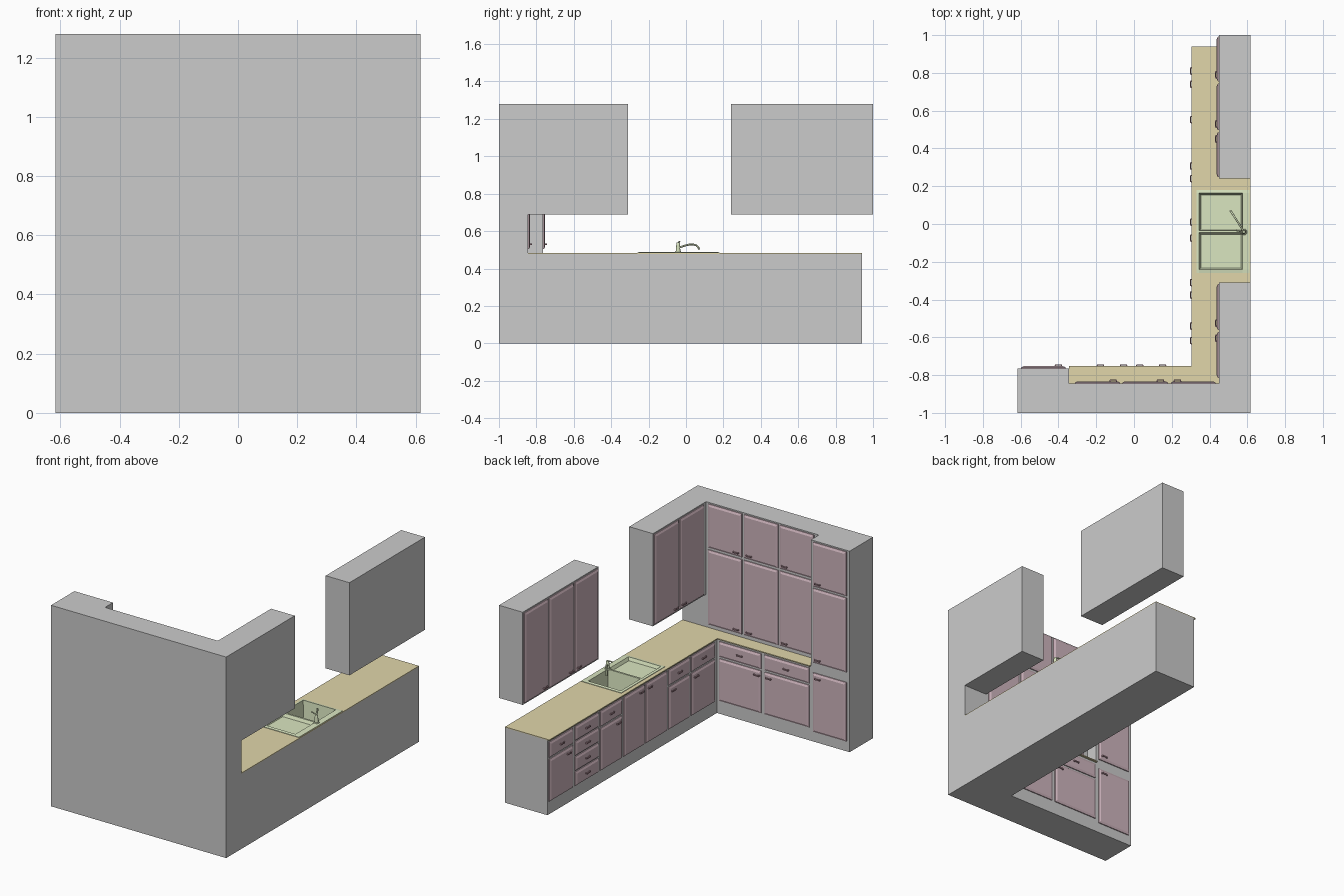
import bpy, bmesh, math
from mathutils import Vector

if "Cube" in bpy.data.objects:
    bpy.data.objects.remove(bpy.data.objects["Cube"])


def material(name, rgb):
    m = bpy.data.materials.new(name)
    m.diffuse_color = (*rgb, 1)
    m.use_nodes = True
    m.node_tree.nodes["Principled BSDF"].inputs["Base Color"].default_value = m.diffuse_color
    return m


PINK = material("door_pink", (0.62, 0.46, 0.51))
PLUM = material("handle_plum", (0.40, 0.24, 0.28))
YELLOW = material("worktop_yellow", (0.75, 0.67, 0.40))
GREEN = material("sink_green", (0.70, 0.79, 0.53))


def finish(name, bm, mat=None, recalc=True):
    if recalc:
        bmesh.ops.recalc_face_normals(bm, faces=bm.faces)
    me = bpy.data.meshes.new(name)
    bm.to_mesh(me)
    bm.free()
    ob = bpy.data.objects.new(name, me)
    bpy.context.collection.objects.link(ob)
    if mat:
        me.materials.append(mat)
    return ob


def prism(name, pts, offset, mat=None):
    bm = bmesh.new()
    face = bm.faces.new([bm.verts.new(p) for p in pts])
    ext = bmesh.ops.extrude_face_region(bm, geom=[face])
    bmesh.ops.translate(bm, vec=offset,
                        verts=[v for v in ext["geom"] if isinstance(v, bmesh.types.BMVert)])
    return finish(name, bm, mat)


def box(name, x0, x1, y0, y1, z0, z1, mat=None):
    return prism(name, [(x0, y0, z0), (x1, y0, z0), (x1, y1, z0), (x0, y1, z0)],
                 (0, 0, z1 - z0), mat)


def on_wall(wall, face, u, d, z):
    """Point at distance d in front of a wall facing -x ('x') or +y ('y')."""
    return (face - d, u, z) if wall == 'x' else (u, face + d, z)


def front(name, wall, face, u0, u1, z0, z1, hu=None, hz=None):
    """Raised cabinet front with a bracket handle centred on (hu, hz)."""
    u0, u1 = min(u0, u1), max(u0, u1)
    bm = bmesh.new()
    rings = []
    for inset, d in ((0, 0), (0, 0.006), (0.013, 0.012)):
        a, b, c, e = u0 + inset, u1 - inset, z0 + inset, z1 - inset
        rings.append([bm.verts.new(on_wall(wall, face, u, d, z))
                      for u, z in ((a, c), (b, c), (b, e), (a, e))])
    for r, s in zip(rings, rings[1:]):
        for i in range(4):
            j = (i + 1) % 4
            bm.faces.new((r[i], r[j], s[j], s[i]))
    bm.faces.new(rings[0])
    bm.faces.new(rings[-1])
    finish(name, bm, PINK)
    hu = (u0 + u1) / 2 if hu is None else hu
    hz = (z0 + z1) / 2 if hz is None else hz
    shape = [(-.022, .010), (-.017, .022), (.017, .022), (.022, .010),
             (.015, .010), (.012, .017), (-.012, .017), (-.015, .010)]
    prism(name + "_handle", [on_wall(wall, face, hu + u, d, hz - .004) for u, d in shape],
          (0, 0, .008), PLUM)


# Cabinet carcasses
XB, YB, XU, YU = 0.318, -0.765, 0.45, -0.845
base_right = box("base_cabinet_right", XB, .617, -1, .94, 0, .478)
box("base_cabinet_front", -.345, XB, -1, YB, 0, .478)
box("tall_cabinet", -.617, -.345, -1, YB, 0, 1.28)
box("wall_cabinet_front", -.345, .617, -1, YU, .478, 1.28)
box("wall_cabinet_corner", XU, .617, YU, -.31, .69, 1.28)
box("wall_cabinet_right", XU, .617, .24, 1, .69, 1.28)

# L-shaped worktop
worktop = prism("worktop", [(-.345, YU, .476), (.617, YU, .476), (.617, .94, .476),
                            (.305, .94, .476), (.305, -.752, .476), (-.345, -.752, .476)],
                (0, 0, .007), YELLOW)

# Opening for the sink
cutter = box("sink_cutter", .342, .58, -.247, .168, .34, .6)
cutter.hide_render = True
cutter.hide_viewport = True
for ob in (base_right, worktop):
    mod = ob.modifiers.new("sink_opening", 'BOOLEAN')
    mod.operation = 'DIFFERENCE'
    mod.solver = 'EXACT'
    mod.object = cutter

# Right base run: (y low, y high, kind, door handle y)
Z0, ZD, Z1 = .085, .36, .462
units = [(.69, .93, "drawer_door", .74), (.435, .67, "drawers", None),
         (.20, .415, "drawer_door", .24), (-.027, .18, "door", .01),
         (-.255, -.042, "door", -.075), (-.48, -.272, "drawer_door", -.31),
         (-.735, -.50, "drawer_door", -.54)]
for i, (a, b, kind, h) in enumerate(units, 1):
    n = f"right_base_{i}"
    if kind == "drawers":
        step = (Z1 - Z0 + .008) / 4
        for k in range(4):
            z = Z0 + k * step
            front(f"{n}_drawer_{k + 1}", 'x', XB, a, b, z, z + step - .008)
        continue
    top = Z1
    if kind == "drawer_door":
        front(n + "_drawer", 'x', XB, a, b, ZD + .005, Z1)
        top = ZD - .007
    front(n + "_door", 'x', XB, a, b, Z0, top, h, top - .03)

# Front base run
for i, (a, b, h) in enumerate([(.003, .30, .03), (-.336, -.02, -.055)], 1):
    front(f"front_base_{i}_drawer", 'y', YB, a, b, ZD + .005, Z1)
    front(f"front_base_{i}_door", 'y', YB, a, b, Z0, ZD - .007, h, ZD - .037)

# Tall cabinet doors
for i, (z0, z1, hz) in enumerate([(.065, .44, .41), (.505, .978, .53), (.99, 1.272, 1.015)], 1):
    front(f"tall_door_{i}", 'y', YB, -.597, -.362, z0, z1, -.40, hz)

# Front wall cabinet doors, two rows
for i, (a, b, h) in enumerate([(.195, .432, .23), (-.06, .18, .14), (-.312, -.073, -.11)], 1):
    for row, z0, z1 in (("lower", .505, .98), ("upper", .995, 1.272)):
        front(f"front_wall_{row}_door_{i}", 'y', YU, a, b, z0, z1, h, z0 + .025)

# Right wall cabinet doors
for i, (a, b, h) in enumerate([(.755, .992, .79), (.497, .743, .53), (.248, .485, .45),
                               (-.56, -.318, -.525), (-.815, -.572, -.605)], 1):
    front(f"right_wall_door_{i}", 'x', XU, a, b, .70, 1.272, h, .725)

# Sink: grid rim, two cells pushed down as basin and drainer
xs = [.33, .345, .575, .612]
ys = [-.26, -.242, -.046, -.034, .163, .18]
bm = bmesh.new()
v = [[bm.verts.new((x, y, .489 if 0 < i < 3 and 0 < j < 5 else .486))
      for j, y in enumerate(ys)] for i, x in enumerate(xs)]
cells = {(i, j): bm.faces.new((v[i][j], v[i + 1][j], v[i + 1][j + 1], v[i][j + 1]))
         for i in range(3) for j in range(5)}
rim = [e for e in bm.edges if e.is_boundary]
skirt = bmesh.ops.extrude_edge_only(bm, edges=rim)
for g in skirt["geom"]:
    if isinstance(g, bmesh.types.BMVert):
        g.co.z = .481
bm.normal_update()
for cell, t, d in (((1, 3), .012, -.12), ((1, 1), .012, -.02)):
    bmesh.ops.inset_individual(bm, faces=[cells[cell]], thickness=t, depth=d)
finish("sink", bm, GREEN, recalc=False)


# Tap: body, lever, curved spout
def tube(name, pts, r):
    cu = bpy.data.curves.new(name, 'CURVE')
    cu.dimensions = '3D'
    cu.bevel_depth = r
    cu.bevel_resolution = 2
    cu.use_fill_caps = True
    cu.resolution_u = 5
    sp = cu.splines.new('BEZIER')
    sp.bezier_points.add(len(pts) - 1)
    for p, co in zip(sp.bezier_points, pts):
        p.co = co
        p.handle_left_type = p.handle_right_type = 'AUTO'
    cu.materials.append(GREEN)
    ob = bpy.data.objects.new(name, cu)
    bpy.context.collection.objects.link(ob)


def cylinder(name, r1, r2, z0, z1):
    bm = bmesh.new()
    bmesh.ops.create_cone(bm, cap_ends=True, segments=16, radius1=r1, radius2=r2, depth=z1 - z0)
    bmesh.ops.translate(bm, verts=bm.verts, vec=Vector((.582, -.042, (z0 + z1) / 2)))
    ob = finish(name, bm, GREEN)
    bpy.context.view_layer.objects.active = ob
    ob.select_set(True)
    bpy.ops.object.shade_smooth_by_angle(angle=math.radians(40))
    ob.select_set(False)


cylinder("tap_base", .018, .015, .484, .493)
cylinder("tap_body", .012, .010, .493, .526)
cylinder("tap_cap", .010, .007, .526, .540)
tube("tap_spout", [(.578, -.036, .512), (.556, 0, .524), (.532, .038, .528),
                   (.515, .064, .516), (.511, .07, .502)], .005)
tube("tap_lever", [(.582, -.042, .535), (.562, -.038, .541), (.542, -.034, .543)], .004)
